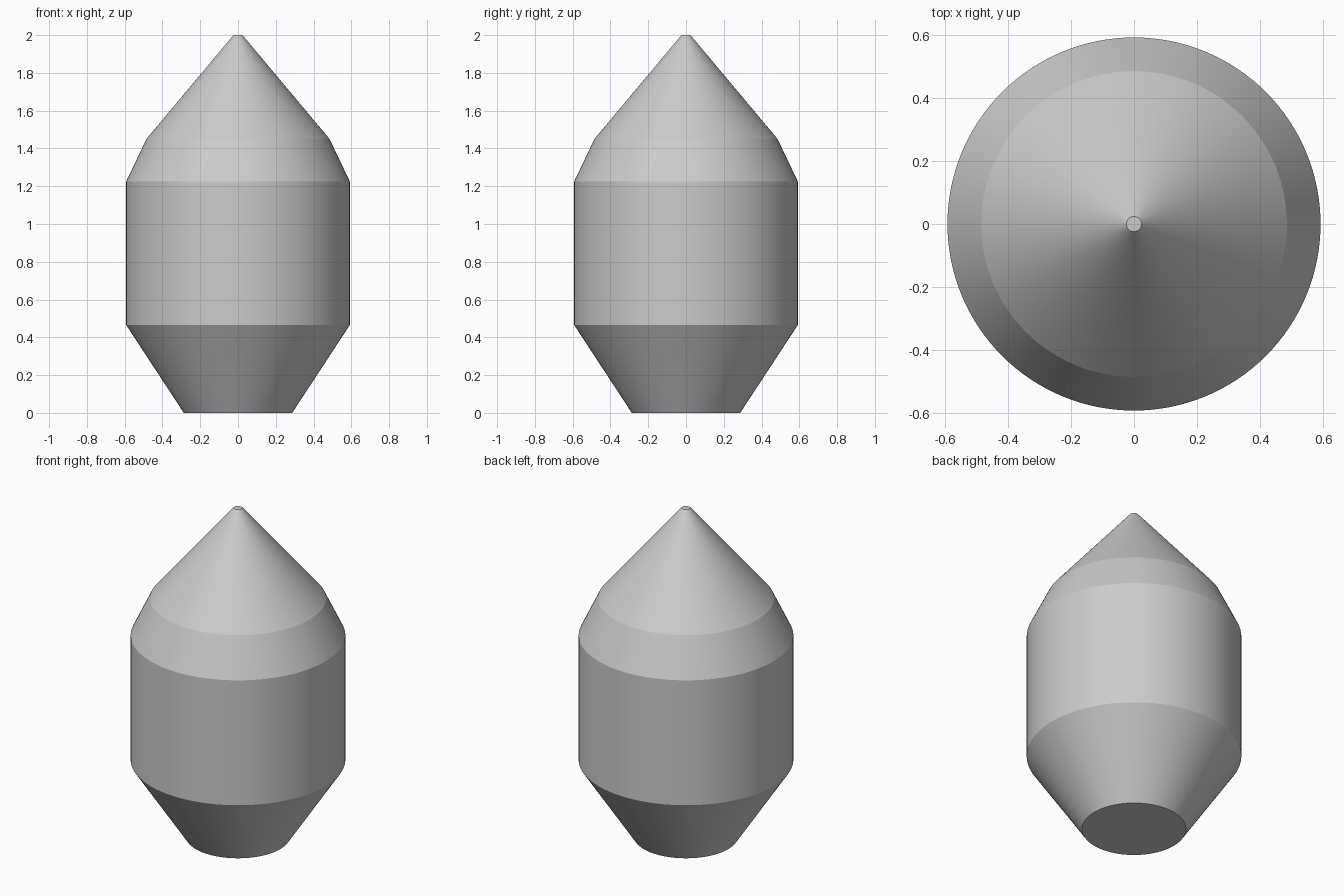
import bpy, bmesh, math

if "Cube" in bpy.data.objects:
    bpy.data.objects.remove(bpy.data.objects["Cube"])

SIDES = 128
# Outline as (radius, height), bottom to top
PROFILE = [(0.287, 0.0), (0.592, 0.465), (0.592, 1.225), (0.485, 1.45), (0.024, 2.0)]

grey = bpy.data.materials.new("plain grey")
grey.diffuse_color = (0.6, 0.6, 0.6, 1.0)
grey.use_nodes = True
grey.node_tree.nodes["Principled BSDF"].inputs["Base Color"].default_value = grey.diffuse_color

# Turned body: tapered foot, straight drum, shoulder and pointed tip
bm = bmesh.new()
rings = []
for r, z in PROFILE:
    rings.append([bm.verts.new((r * math.cos(2 * math.pi * i / SIDES),
                                r * math.sin(2 * math.pi * i / SIDES), z))
                  for i in range(SIDES)])
for low, high in zip(rings, rings[1:]):
    for i in range(SIDES):
        j = (i + 1) % SIDES
        bm.faces.new((low[i], low[j], high[j], high[i]))

# Flat end caps
bm.faces.new(rings[0][::-1])
bm.faces.new(rings[-1])

mesh = bpy.data.meshes.new("pointed_body")
bm.to_mesh(mesh)
bm.free()
mesh.materials.append(grey)
body = bpy.data.objects.new("pointed_body", mesh)
bpy.context.collection.objects.link(body)

# Smooth around the body, crisp between the sections
bpy.context.view_layer.objects.active = body
body.select_set(True)
bpy.ops.object.shade_smooth_by_angle(angle=math.radians(10))
